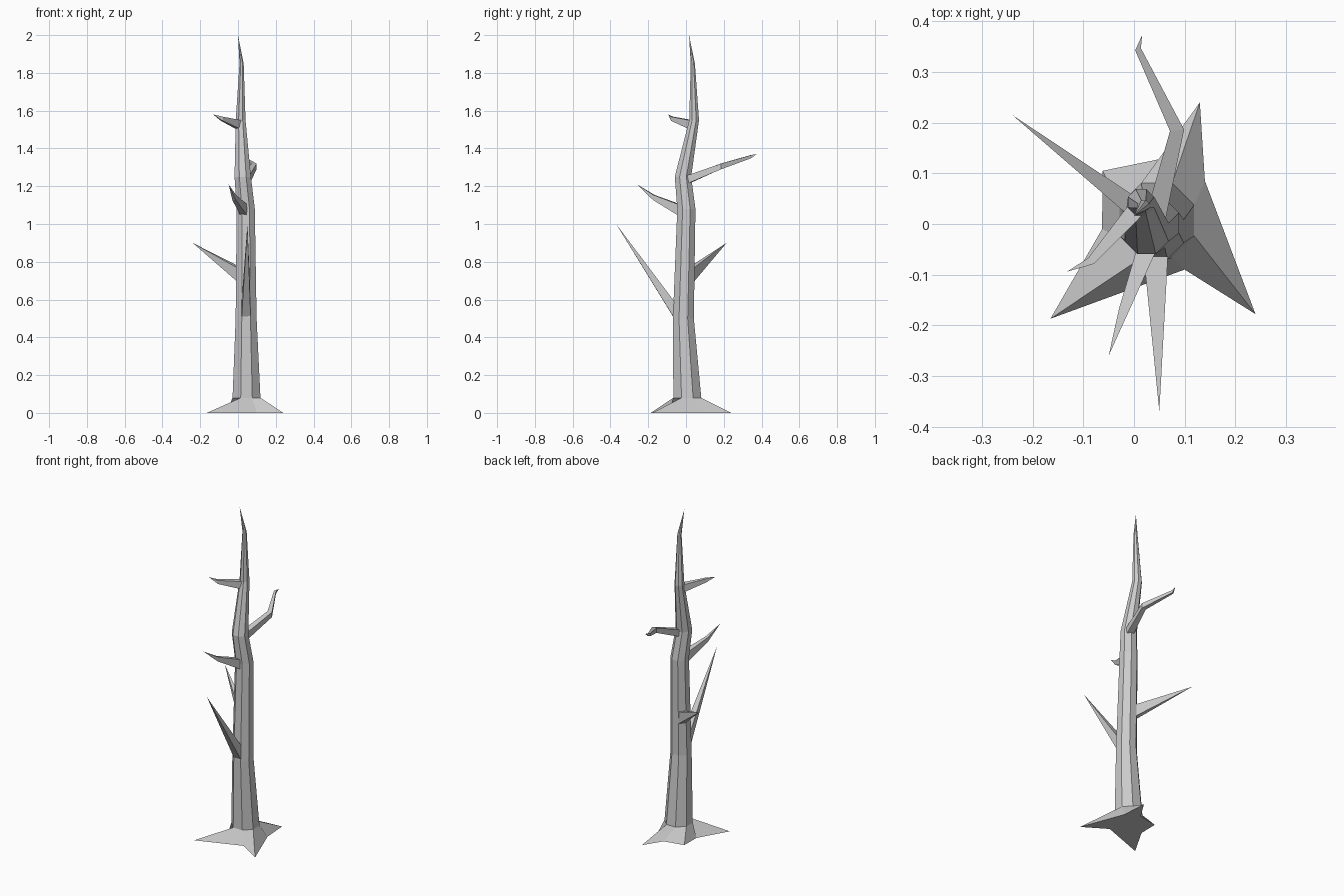
import bpy, bmesh, math
from mathutils import Vector

if "Cube" in bpy.data.objects:
    bpy.data.objects.remove(bpy.data.objects["Cube"])


def loft(name, rings, tip):
    """Skin a list of equal-sized vertex rings and close them with a point."""
    bm = bmesh.new()
    loops = [[bm.verts.new(p) for p in ring] for ring in rings]
    n = len(loops[0])
    bm.faces.new(loops[0][::-1])
    for a, b in zip(loops, loops[1:]):
        for i in range(n):
            j = (i + 1) % n
            bm.faces.new((a[i], a[j], b[j], b[i]))
    end = bm.verts.new(tip)
    for i in range(n):
        bm.faces.new((loops[-1][i], loops[-1][(i + 1) % n], end))
    bmesh.ops.recalc_face_normals(bm, faces=bm.faces)
    me = bpy.data.meshes.new(name)
    bm.to_mesh(me)
    bm.free()
    ob = bpy.data.objects.new(name, me)
    bpy.context.collection.objects.link(ob)
    return ob


def octagon(x, y, z, r):
    angles = [math.radians(22.5 + 45 * i) for i in range(8)]
    return [(x + r * math.cos(a), y + r * math.sin(a), z) for a in angles]


def branch(name, sections, tip):
    """Four-sided branch; each section is (centre, half width, half height)."""
    points = [Vector(s[0]) for s in sections] + [Vector(tip)]
    rings = []
    for i, (c, w, h) in enumerate(sections):
        d = points[i + 1] - points[max(i - 1, 0)]
        side = Vector((-d.y, d.x, 0)).normalized() * w
        up = Vector((0, 0, h))
        rings.append([points[i] + side * s + up * t
                      for s, t in ((-1, -1), (1, -1), (1, 1), (-1, 1))])
    return loft(name, rings, tip)


# Trunk with three root spikes in the ground ring
roots = [(.14, .085, 0), (.13, .24, 0), (.06, .13, 0), (-.062, .105, 0),
         (-.063, -.01, 0), (-.165, -.187, 0), (.1, -.09, 0), (.24, -.178, 0)]
trunk = [(.045, .007, .08, .08), (.043, -.014, .5, .06), (.041, .002, 1.08, .052),
         (.025, -.016, 1.25, .047), (.014, .043, 1.55, .028), (.019, .036, 1.85, .012)]
loft("trunk", [roots] + [octagon(*t) for t in trunk], (0, .016, 2))

# Branches, lowest to highest
branch("lower_front_branch", [((.043, -.062, .545), .024, .045)], (.05, -.37, 1.0))
branch("lower_back_branch", [((.01, .025, .73), .02, .037)], (-.24, .215, .9))
branch("middle_front_branch", [((.032, -.03, 1.072), .02, .03),
                               ((-.02, -.17, 1.14), .01, .014)], (-.05, -.26, 1.21))
branch("upper_back_branch", [((.042, .01, 1.235), .02, .022),
                             ((.085, .185, 1.305), .014, .015),
                             ((.008, .345, 1.357), .006, .008)], (.016, .373, 1.37))
branch("top_left_branch", [((.005, .03, 1.525), .017, .024),
                           ((-.085, -.073, 1.557), .008, .011)], (-.132, -.094, 1.58))
